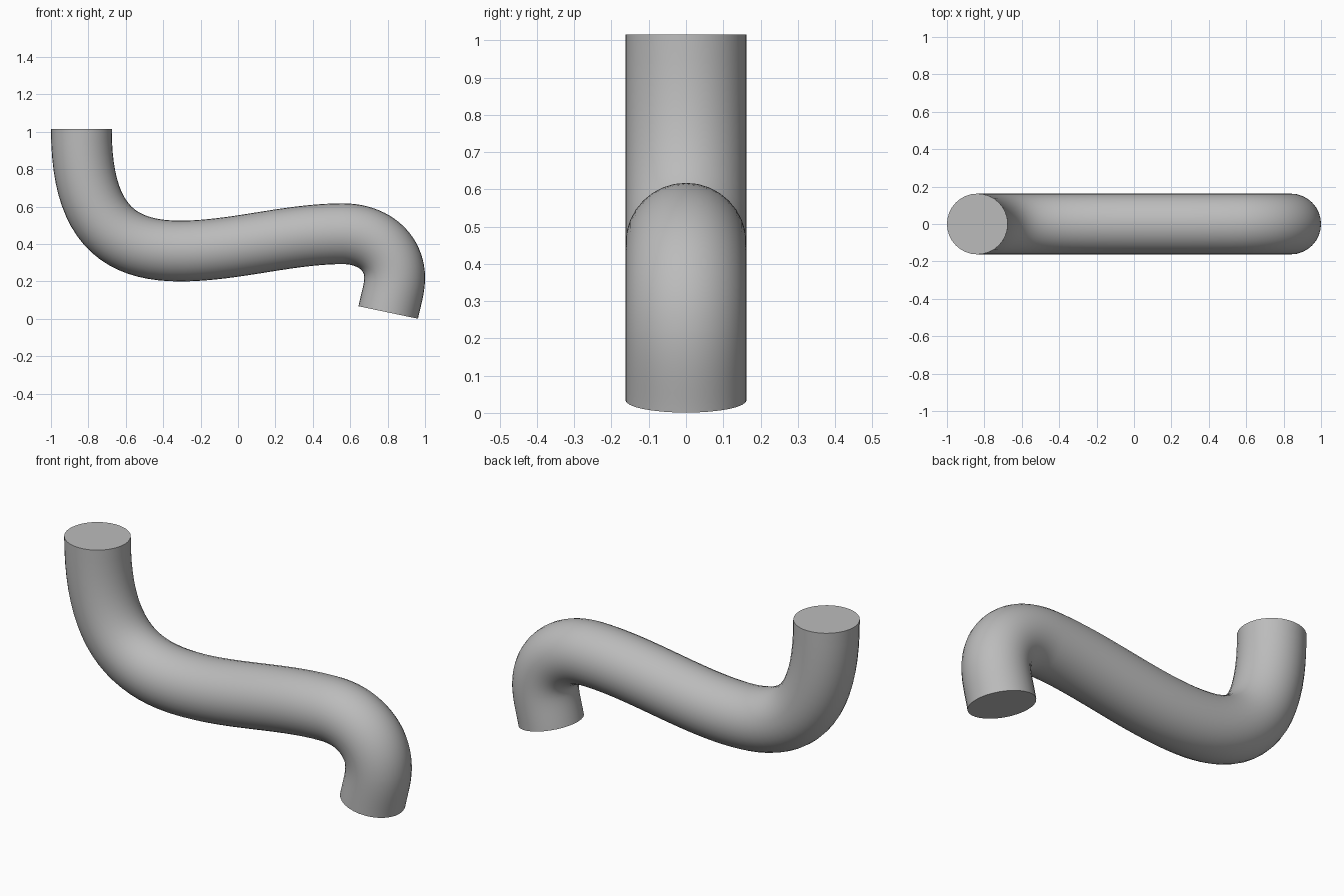
import bpy
from mathutils import Vector

if "Cube" in bpy.data.objects:
    bpy.data.objects.remove(bpy.data.objects["Cube"], do_unlink=True)

RADIUS = 0.1625

# Plain grey material
grey = bpy.data.materials.new("mid_grey")
grey.use_nodes = True
colour = (0.5, 0.5, 0.5, 1)
grey.diffuse_color = colour
grey.node_tree.nodes["Principled BSDF"].inputs["Base Color"].default_value = colour

# Centre line: (x, z), unit direction, handle length before and after
path = [
    ((-0.8375, 1.015), (0, -1), 0.1, 0.495),
    ((-0.31, 0.3625), (1, 0), 0.34, 0.29),
    ((0.56, 0.455), (1, 0), 0.29, 0.165),
    ((0.8375, 0.22), (0, -1), 0.135, 0.06),
    ((0.803, 0.034), (-0.205, -0.979), 0.07, 0.1),
]
curve = bpy.data.curves.new("bent_pipe", "CURVE")
curve.dimensions = "3D"
curve.resolution_u = 20
curve.bevel_depth = RADIUS
curve.bevel_resolution = 14
curve.use_fill_caps = True
spline = curve.splines.new("BEZIER")
spline.bezier_points.add(len(path) - 1)
for point, ((x, z), (dx, dz), before, after) in zip(spline.bezier_points, path):
    co, direction = Vector((x, 0, z)), Vector((dx, 0, dz))
    point.handle_left_type = point.handle_right_type = "FREE"
    point.co = co
    point.handle_left = co - direction * before
    point.handle_right = co + direction * after

# Sweep the round section into a capped pipe with smooth walls
pipe = bpy.data.objects.new("bent_pipe", curve)
bpy.context.collection.objects.link(pipe)
curve.materials.append(grey)
bpy.ops.object.select_all(action="DESELECT")
pipe.select_set(True)
bpy.context.view_layer.objects.active = pipe
bpy.ops.object.convert(target="MESH")

# Join the cap rims to the wall
bpy.ops.object.mode_set(mode="EDIT")
bpy.ops.mesh.select_all(action="SELECT")
bpy.ops.mesh.remove_doubles(threshold=0.0001)
bpy.ops.mesh.normals_make_consistent(inside=False)
bpy.ops.object.mode_set(mode="OBJECT")
bpy.ops.object.shade_smooth_by_angle(angle=0.7)
